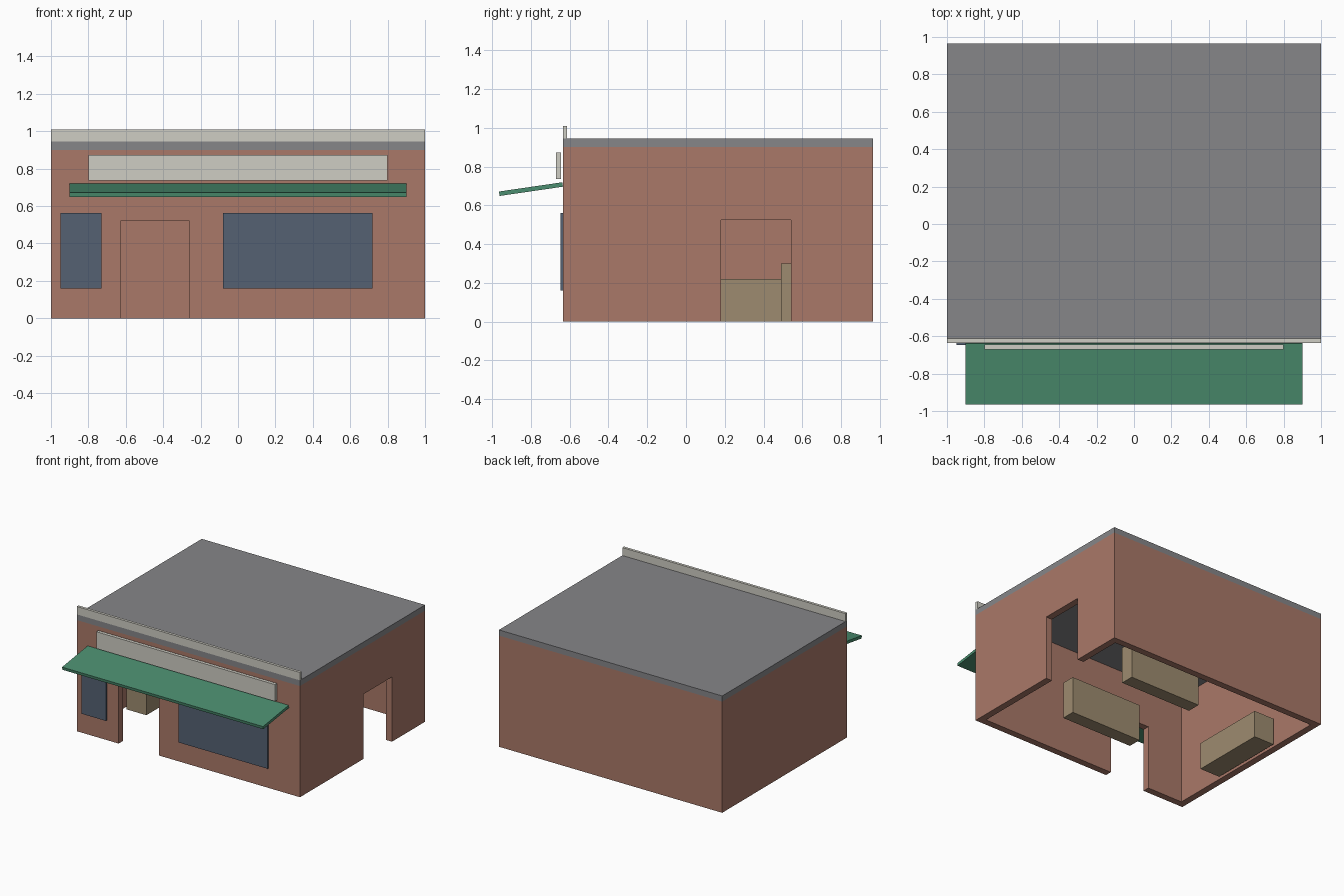
import bpy, math

if "Cube" in bpy.data.objects:
    bpy.data.objects.remove(bpy.data.objects["Cube"])

FRONT, BACK, WALL_H, T = -0.635, 0.965, 0.90, 0.055


def material(name, rgb):
    m = bpy.data.materials.new(name)
    m.diffuse_color = (*rgb, 1)
    m.use_nodes = True
    m.node_tree.nodes["Principled BSDF"].inputs["Base Color"].default_value = m.diffuse_color
    return m


BRICK = material("brick", (0.40, 0.19, 0.14))
ROOF = material("roof_grey", (0.24, 0.24, 0.25))
TRIM = material("pale_trim", (0.62, 0.61, 0.55))
GREEN = material("awning_green", (0.07, 0.27, 0.16))
GLASS = material("dark_glass", (0.09, 0.12, 0.17))
WOOD = material("tan_wood", (0.34, 0.26, 0.16))


def box(name, x, y, z, mat=None):
    """Axis-aligned box from (min, max) pairs."""
    bpy.ops.mesh.primitive_cube_add(size=1, location=[sum(p) / 2 for p in (x, y, z)])
    ob = bpy.context.object
    ob.name = name
    ob.scale = [p[1] - p[0] for p in (x, y, z)]
    bpy.ops.object.transform_apply(location=False, rotation=False, scale=True)
    if mat:
        ob.data.materials.append(mat)
    return ob


def cut(target, cutter):
    mod = target.modifiers.new("cut", 'BOOLEAN')
    mod.operation = 'DIFFERENCE'
    mod.solver = 'EXACT'
    mod.object = cutter
    bpy.context.view_layer.objects.active = target
    bpy.ops.object.modifier_apply(modifier=mod.name)
    bpy.data.objects.remove(cutter, do_unlink=True)


# Hollow walls, open underneath, with a front and a side doorway
walls = box("walls", (-1, 1), (FRONT, BACK), (0, WALL_H), BRICK)
cut(walls, box("room_cutter", (-1 + T, 1 - T), (FRONT + T, BACK - T), (-0.1, 1.1)))
cut(walls, box("front_door_cutter", (-0.625, -0.262), (FRONT - 0.1, FRONT + 0.2), (-0.1, 0.524)))
cut(walls, box("side_door_cutter", (0.8, 1.1), (0.18, 0.542), (-0.1, 0.524)))

# Roof slab and front parapet
box("roof", (-1, 1), (FRONT, BACK), (WALL_H, 0.946), ROOF)
box("parapet", (-1, 1), (FRONT, FRONT + 0.022), (0.946, 1.01), TRIM)

# Blank sign board standing just off the wall
box("sign_board", (-0.8, 0.8), (-0.67, -0.644), (0.736, 0.872), TRIM)

# Sloping awning
awning = box("awning", (-0.9, 0.9), (-0.165, 0.165), (-0.0115, 0.0115), GREEN)
awning.rotation_euler.x = math.radians(8.3)
awning.location = (0, -0.80, 0.684)

# Shop windows
for name, x in (("small_window", (-0.95, -0.73)), ("large_window", (-0.08, 0.72))):
    box(name, x, (-0.648, FRONT), (0.16, 0.562), GLASS)

# Interior counter and two shelf units
box("counter", (-0.92, -0.74), (-0.115, 0.51), (0, 0.22), WOOD)
for name, y in (("back_shelf", (0.49, 0.60)), ("front_shelf", (-0.19, -0.08))):
    box(name, (-0.12, 0.525), y, (0, 0.30), WOOD)
